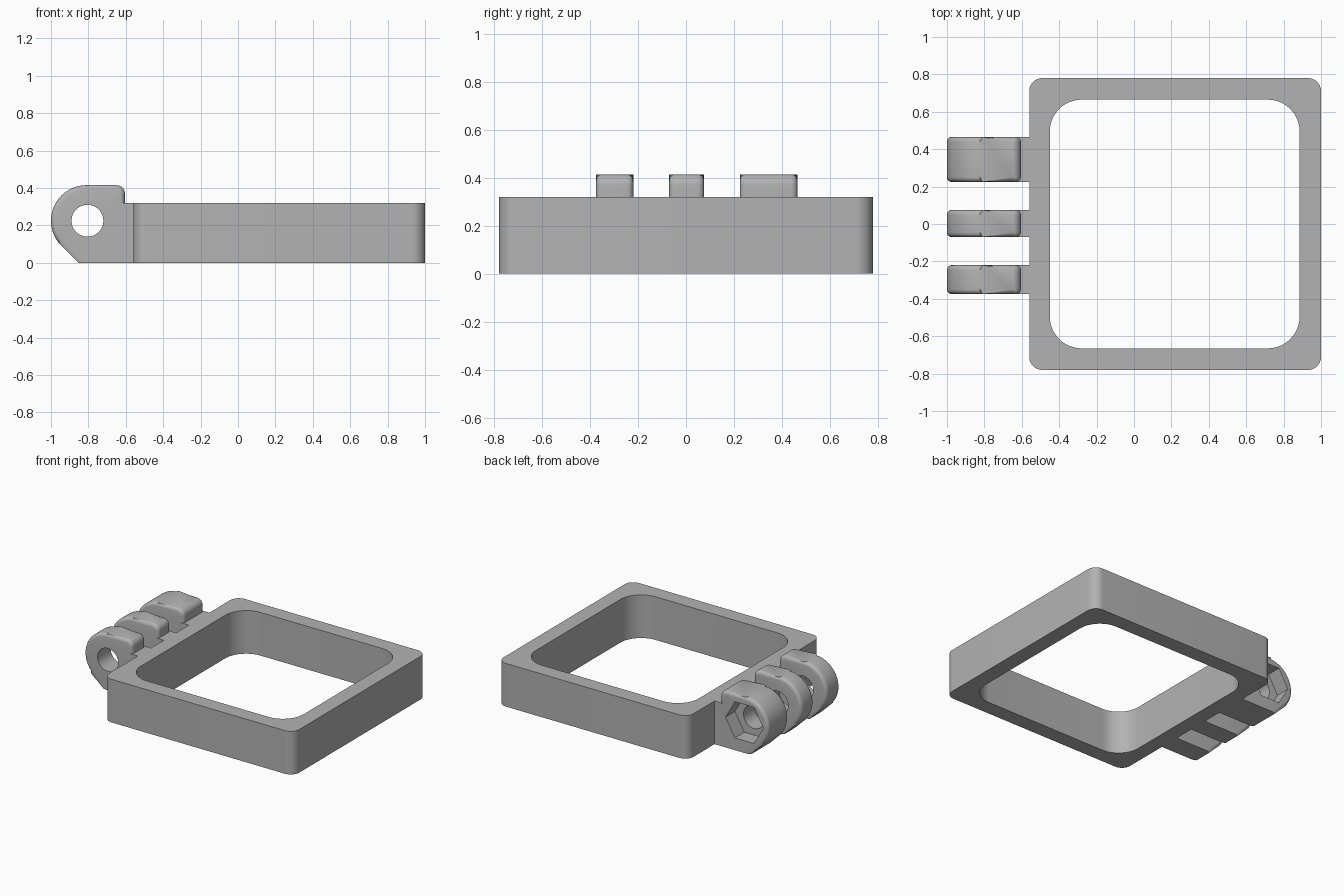
import bpy, bmesh
from math import pi, cos, sin, radians

cube = bpy.data.objects.get("Cube")
if cube:
    bpy.data.objects.remove(cube, do_unlink=True)

# One plain grey plastic
grey = bpy.data.materials.new("grey_plastic")
grey.use_nodes = True
GREY = (0.45, 0.45, 0.45, 1)
grey.diffuse_color = GREY
grey.node_tree.nodes["Principled BSDF"].inputs["Base Color"].default_value = GREY


def arc(cx, cy, r, start, end, steps):
    """Points on an arc, angles in degrees."""
    angles = [radians(start + (end - start) * i / steps) for i in range(steps + 1)]
    return [(cx + r * cos(a), cy + r * sin(a)) for a in angles]


def rounded_rect(x0, x1, y0, y1, r, steps=12):
    corners = [(x1 - r, y1 - r), (x0 + r, y1 - r), (x0 + r, y0 + r), (x1 - r, y0 + r)]
    return [p for i, (x, y) in enumerate(corners)
            for p in arc(x, y, r, 90 * i, 90 * i + 90, steps)]


def finish(name, bm):
    bmesh.ops.recalc_face_normals(bm, faces=bm.faces)
    mesh = bpy.data.meshes.new(name)
    bm.to_mesh(mesh)
    bm.free()
    mesh.materials.append(grey)
    obj = bpy.data.objects.new(name, mesh)
    bpy.context.collection.objects.link(obj)
    return obj


def prism(name, points, y0, y1, fillet=0):
    """Extrude an x-z profile along y, rounding the rims of both ends."""
    bm = bmesh.new()
    base = bm.faces.new([bm.verts.new((x, y0, z)) for x, z in points])
    ext = bmesh.ops.extrude_face_region(bm, geom=[base])["geom"]
    for v in ext:
        if isinstance(v, bmesh.types.BMVert):
            v.co.y = y1
    if fillet:
        rims = [e for e in bm.edges if abs(e.verts[0].co.y - e.verts[1].co.y) < 1e-6]
        bmesh.ops.bevel(bm, geom=rims, offset=fillet, segments=5, profile=0.5,
                        affect='EDGES', clamp_overlap=False)
        # Trim flat at the base
        bmesh.ops.bisect_plane(bm, geom=bm.verts[:] + bm.edges[:] + bm.faces[:],
                               plane_co=(0, 0, 0), plane_no=(0, 0, -1), clear_outer=True)
        bmesh.ops.holes_fill(bm, edges=[e for e in bm.edges if e.is_boundary])
    return finish(name, bm)


def select_only(obj):
    bpy.ops.object.select_all(action='DESELECT')
    obj.select_set(True)
    bpy.context.view_layer.objects.active = obj


def combine(obj, other, operation):
    mod = obj.modifiers.new(operation.lower(), 'BOOLEAN')
    mod.operation = operation
    mod.solver = 'EXACT'
    mod.object = other
    select_only(obj)
    bpy.ops.object.modifier_apply(modifier=mod.name)
    bpy.data.objects.remove(other, do_unlink=True)


def smooth(obj):
    select_only(obj)
    bpy.ops.object.shade_smooth_by_angle(angle=radians(30))


# Square frame: rounded outer wall and a larger-radius opening
HEIGHT, EDGE = 0.32, -0.56
bm = bmesh.new()
outer = rounded_rect(EDGE, 1, -0.78, 0.78, 0.07)
inner = rounded_rect(-0.45, 0.885, -0.665, 0.665, 0.17)
rings = [[bm.verts.new((x, y, z)) for x, y in loop]
         for loop, z in ((outer, 0), (outer, HEIGHT), (inner, HEIGHT), (inner, 0))]
for k, ring in enumerate(rings):
    after = rings[(k + 1) % 4]
    for i in range(len(ring)):
        j = (i + 1) % len(ring)
        bm.faces.new((ring[i], ring[j], after[j], after[i]))
smooth(finish("frame", bm))

# Hinge lugs: round head, slanted underside, neck joining the frame
PX, PZ, R = -0.81, 0.225, 0.19
HEAD_END = -0.605
slant = arc(PX, PZ, R, 225, 225, 1)[0]
below = 0.1
head = (arc(HEAD_END - 0.045, PZ + R - 0.045, 0.045, 0, 90, 8)
        + arc(PX, PZ, R, 90, 225, 36)
        + [(slant[0] + slant[1] + below, -below), (HEAD_END, -below)])
neck = [(-0.68, 0), (EDGE, 0), (EDGE, HEIGHT), (-0.68, HEIGHT)]
hole = arc(PX + 0.005, PZ, 0.085, 0, 360, 48)[:-1]
hexagon = arc(PX + 0.005, PZ, 0.155, 0, 360, 6)[:-1]

for name, y0, y1 in (("front_lug", -0.375, -0.22),
                     ("middle_lug", -0.07, 0.075),
                     ("back_lug", 0.225, 0.465)):
    lug = prism(name, head, y0, y1, fillet=0.025)
    combine(lug, prism("neck", neck, y0, y1), 'UNION')
    combine(lug, prism("bolt_hole", hole, y0 - 0.1, y1 + 0.1), 'DIFFERENCE')
    if name == "back_lug":
        combine(lug, prism("nut_recess", hexagon, y1 - 0.11, y1 + 0.1), 'DIFFERENCE')
    smooth(lug)
